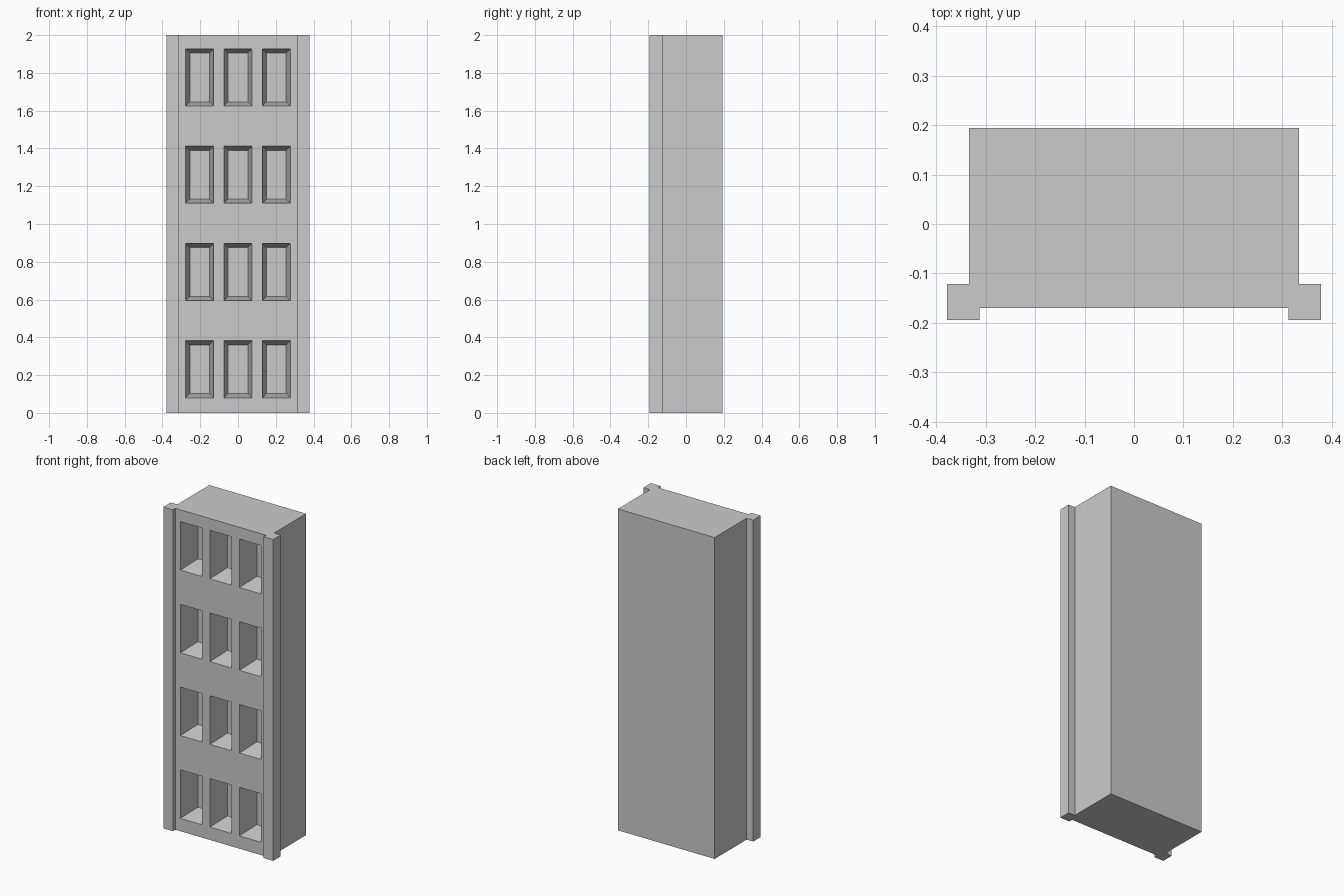
import bpy, bmesh

if "Cube" in bpy.data.objects:
    bpy.data.objects.remove(bpy.data.objects["Cube"])

HEIGHT = 2.0
BODY_HALF, FRONT, BACK = 0.333, -0.17, 0.194
WIN_X = (-0.203, 0.0, 0.203)          # window column centres
WIN_HALF = 0.074
WIN_Z = [0.08 + 0.515 * i for i in range(4)]   # window sill heights
WIN_H = 0.302
INSET, DEPTH = 0.022, 0.14


def make_object(name, bm):
    bmesh.ops.recalc_face_normals(bm, faces=bm.faces)
    mesh = bpy.data.meshes.new(name)
    bm.to_mesh(mesh)
    bm.free()
    obj = bpy.data.objects.new(name, mesh)
    bpy.context.collection.objects.link(obj)
    return obj


def tower_body():
    # Front wall as a grid; every odd/odd cell is a window opening
    xs = [-BODY_HALF] + [c + s * WIN_HALF for c in WIN_X for s in (-1, 1)] + [BODY_HALF]
    zs = [0.0] + [z + h for z in WIN_Z for h in (0, WIN_H)] + [HEIGHT]
    bm = bmesh.new()
    grid = [[bm.verts.new((x, FRONT, z)) for x in xs] for z in zs]
    for j in range(len(zs) - 1):
        for i in range(len(xs) - 1):
            rim = [grid[j][i], grid[j][i + 1], grid[j + 1][i + 1], grid[j + 1][i]]
            if i % 2 == 0 or j % 2 == 0:
                bm.faces.new(rim)
                continue
            # Tapered recess: smaller pane set back, joined by sloped reveals
            x0, x1 = xs[i] + INSET, xs[i + 1] - INSET
            z0, z1 = zs[j] + INSET, zs[j + 1] - INSET
            pane = [bm.verts.new((x, FRONT + DEPTH, z))
                    for x, z in ((x0, z0), (x1, z0), (x1, z1), (x0, z1))]
            bm.faces.new(pane)
            for k in range(4):
                n = (k + 1) % 4
                bm.faces.new((rim[k], rim[n], pane[n], pane[k]))
    # Sides, top and bottom from the outer border, then the back wall
    border = [e for e in bm.edges if e.is_boundary]
    ext = bmesh.ops.extrude_edge_only(bm, edges=border)["geom"]
    new_verts = [g for g in ext if isinstance(g, bmesh.types.BMVert)]
    bmesh.ops.translate(bm, verts=new_verts, vec=(0, BACK - FRONT, 0))
    bmesh.ops.holes_fill(bm, edges=[e for e in bm.edges if e.is_boundary], sides=0)
    return make_object("tower_body", bm)


def corner_pilasters():
    # L-shaped strip wrapped around a front corner, mirrored to the other side
    profile = [(0.312, FRONT), (0.312, -0.194), (0.378, -0.194),
               (0.378, -0.121), (BODY_HALF, -0.121), (BODY_HALF, FRONT)]
    bm = bmesh.new()
    base = bm.faces.new([bm.verts.new((x, y, 0)) for x, y in profile])
    ext = bmesh.ops.extrude_face_region(bm, geom=[base], use_keep_orig=True)["geom"]
    top = [g for g in ext if isinstance(g, bmesh.types.BMVert)]
    bmesh.ops.translate(bm, verts=top, vec=(0, 0, HEIGHT))
    obj = make_object("corner_pilasters", bm)
    obj.modifiers.new("mirror", 'MIRROR').use_mirror_merge = False
    return obj


tower_body()
corner_pilasters()
